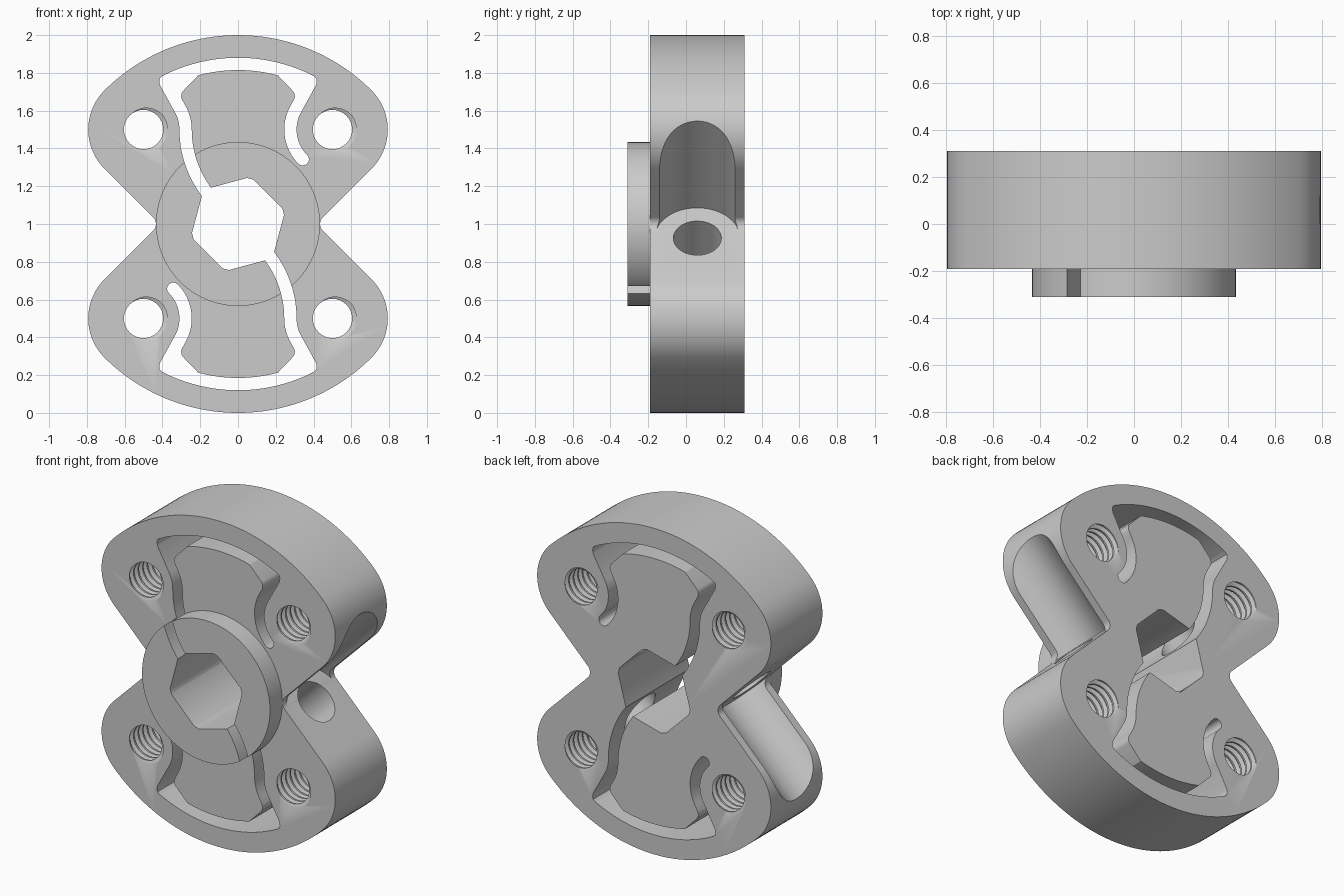
import bpy, bmesh
from math import sin, cos, pi, radians, hypot, asin, degrees
from mathutils import Matrix, Vector

if "Cube" in bpy.data.objects:
    bpy.data.objects.remove(bpy.data.objects["Cube"])

FRONT, BACK, HUB_FRONT = -0.19, 0.31, -0.31
MID = (FRONT + BACK) / 2
LIFT = Matrix.Translation((0, 0, 1))      # profiles are drawn around the bore axis


def arc(cx, cz, r, a0, a1, n=16):
    return [(cx + r * cos(radians(a0 + (a1 - a0) * i / n)),
             cz + r * sin(radians(a0 + (a1 - a0) * i / n))) for i in range(n + 1)]


def mirror_x(pts):
    return [(-x, z) for x, z in reversed(pts)]


def half_turn(pts):
    return [(-x, -z) for x, z in pts]


def finish(name, bm):
    bmesh.ops.recalc_face_normals(bm, faces=bm.faces)
    bm.transform(LIFT)
    mesh = bpy.data.meshes.new(name)
    bm.to_mesh(mesh)
    bm.free()
    ob = bpy.data.objects.new(name, mesh)
    bpy.context.collection.objects.link(ob)
    return ob


def prism(name, pts, y0, y1):
    clean = []
    for p in pts:
        if not clean or hypot(p[0] - clean[-1][0], p[1] - clean[-1][1]) > 1e-4:
            clean.append(p)
    if hypot(clean[0][0] - clean[-1][0], clean[0][1] - clean[-1][1]) < 1e-4:
        clean.pop()
    bm = bmesh.new()
    face = bm.faces.new([bm.verts.new((x, y0, z)) for x, z in clean])
    ext = bmesh.ops.extrude_face_region(bm, geom=[face], use_keep_orig=True)
    moved = [g for g in ext["geom"] if isinstance(g, bmesh.types.BMVert)]
    bmesh.ops.translate(bm, verts=moved, vec=(0, y1 - y0, 0))
    return finish(name, bm)


def boolean(target, tool, op):
    tool.hide_render = True
    mod = target.modifiers.new("cut", "BOOLEAN")
    mod.operation, mod.solver, mod.object = op, "EXACT", tool
    bpy.context.view_layer.objects.active = target
    bpy.ops.object.modifier_apply(modifier=mod.name)
    bpy.data.objects.remove(tool)


# Body: two round-cornered lobes meeting at a filleted waist
quarter = (arc(0.414 + 0.05 * 2 ** 0.5, 0, 0.05, 180, 135, 6)
           + arc(0.5, 0.5, 0.2929, -45, 45, 24) + arc(0, 0, 1, 45, 90, 24))
upper = quarter + mirror_x(quarter)
body = prism("clamping_hub", upper + half_turn(upper), FRONT, BACK)

# Raised round boss on the front
boss = prism("boss", arc(0, 0, 0.434, 0, 360, 96), HUB_FRONT, FRONT + 0.01)
boolean(body, boss, "UNION")

# Hexagonal bore with rounded corners
hexagon = []
for k in range(6):
    hexagon += arc(0, 0, 0.248, 60 * k + 11, 60 * k + 19, 3)
boolean(body, prism("bore_cutter", hexagon, -0.5, 0.5), "DIFFERENCE")

# Flexure slot: from the bore, up past one hole, over the top, down round the other
R_OUT, R_IN = 0.58, 0.515
outer_corner = [(0.398, 0.785), (0.413, 0.773), (0.417, 0.757), (0.413, 0.735)]
inner_corner = [(0.297, 0.66), (0.301, 0.675), (0.299, 0.69), (0.292, 0.703)]
slot = (arc(0.27, 0.5, R_OUT, 180 + degrees(asin(0.4 / R_OUT)), 180)
        + arc(-0.5, 0.5, 0.19, 0, 30, 8)
        + mirror_x(outer_corner)
        + arc(0, 0, 0.88, 116.5, 63.5, 24)
        + outer_corner
        + arc(0.5, 0.5, 0.19, 150, 225, 16)
        + arc(0.5 - 0.2225 * 0.5 ** 0.5, 0.5 - 0.2225 * 0.5 ** 0.5, 0.0325, 45, -135, 10)
        + arc(0.5, 0.5, 0.255, 225, 150, 16)
        + inner_corner
        + arc(0, 0, 0.815, 75, 105, 16)
        + mirror_x(inner_corner)
        + arc(-0.5, 0.5, 0.255, 30, 0, 8)
        + arc(0.27, 0.5, R_IN, 180, 180 + degrees(asin(0.4 / R_IN))))
for pts in (slot, half_turn(slot)):
    boolean(body, prism("slot_cutter", pts, -0.5, 0.5), "DIFFERENCE")


# Clamp screws: hole square to the sloped face, plus a wide head channel
def cylinder(name, r, t0, t1, turn):
    bm = bmesh.new()
    tilt = (Matrix.Rotation(turn, 4, "Y") @ Matrix.Translation((0.489, MID, -0.075))
            @ Matrix.Rotation(pi / 4, 4, "Y") @ Matrix.Translation((0, 0, (t0 + t1) / 2)))
    bmesh.ops.create_cone(bm, cap_ends=True, segments=64, radius1=r, radius2=r,
                          depth=t1 - t0, matrix=tilt)
    return finish(name, bm)


for turn in (0, pi):
    boolean(body, cylinder("head_cutter", 0.226, 0.001, 0.8, turn), "DIFFERENCE")
    boolean(body, cylinder("screw_cutter", 0.127, -0.75, 0.1, turn), "DIFFERENCE")

# Four threaded holes, cut with a helical plug
PITCH, SEG, ROWS = 0.04375, 32, 60
RADII = (0.104, 0.104, 0.126, 0.126)


def thread(x, z):
    bm = bmesh.new()
    grid = []
    for j in range(ROWS):
        ring = []
        for i in range(SEG):
            a, r = 2 * pi * i / SEG, RADII[j % 4]
            y = -0.26 + PITCH * (j / 4 + i / SEG)
            ring.append(bm.verts.new((x + r * cos(a), y, z + r * sin(a))))
        grid.append(ring)

    def at(j, i):
        return grid[j + 4][0] if i == SEG else grid[j][i]

    for j in range(ROWS - 5):
        for i in range(SEG):
            bm.faces.new((at(j, i), at(j, i + 1), at(j + 1, i + 1), at(j + 1, i)))
    loose = [v for v in bm.verts if not v.link_faces]
    bmesh.ops.delete(bm, geom=loose, context="VERTS")
    bmesh.ops.holes_fill(bm, edges=[e for e in bm.edges if e.is_boundary], sides=0)
    bmesh.ops.triangulate(bm, faces=bm.faces)
    return finish("thread_cutter", bm)


for sx in (-0.5, 0.5):
    for sz in (-0.5, 0.5):
        boolean(body, thread(sx, sz), "DIFFERENCE")

# Smooth the curved walls, keep the edges crisp
bpy.ops.object.select_all(action="DESELECT")
body.select_set(True)
bpy.context.view_layer.objects.active = body
bpy.ops.object.shade_smooth_by_angle(angle=radians(30))
